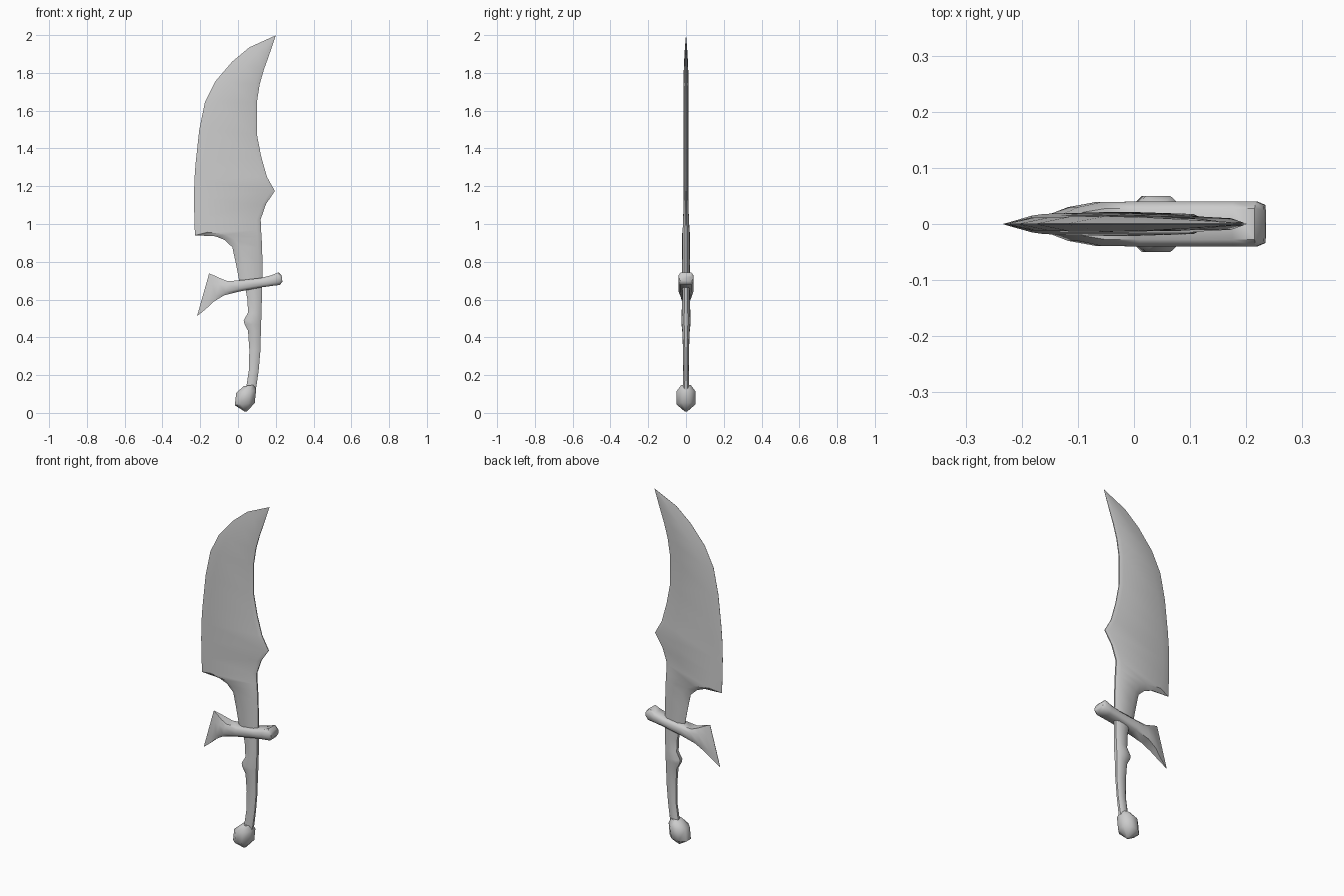
import bpy, bmesh, math
from mathutils import Vector


def loft(name, rings, angle=40):
    """Skin a list of equal-length closed rings, cap both ends, shade smooth by angle."""
    bm = bmesh.new()
    vs = [[bm.verts.new(p) for p in ring] for ring in rings]
    n = len(rings[0])
    for a, b in zip(vs, vs[1:]):
        for i in range(n):
            j = (i + 1) % n
            bm.faces.new((a[i], a[j], b[j], b[i]))
    bm.faces.new(vs[0])
    bm.faces.new(vs[-1][::-1])
    bmesh.ops.remove_doubles(bm, verts=bm.verts, dist=0.0004)
    bmesh.ops.recalc_face_normals(bm, faces=bm.faces)
    me = bpy.data.meshes.new(name)
    bm.to_mesh(me)
    bm.free()
    me.shade_smooth()
    me.set_sharp_from_angle(angle=math.radians(angle))
    ob = bpy.data.objects.new(name, me)
    bpy.context.collection.objects.link(ob)
    return ob


def ring_between(a, b, section):
    """Ring spanning two (x, z) points; section = (fraction along a-b, half depth)."""
    a, b = Vector((a[0], 0, a[1])), Vector((b[0], 0, b[1]))
    front = [a.lerp(b, f) - Vector((0, d, 0)) for f, d in section]
    back = [a.lerp(b, f) + Vector((0, d, 0)) for f, d in reversed(section)]
    return front + back


# Blade: cutting edge x,z / spine x,z / half thickness / edge bevel width
blade_rows = [
    (0.199, 1.998, 0.201, 2.0, 0.0005, 0.001),
    (0.06, 1.935, 0.165, 1.895, 0.007, 0.05),
    (-0.03, 1.86, 0.138, 1.82, 0.011, 0.07),
    (-0.12, 1.755, 0.115, 1.74, 0.014, 0.07),
    (-0.175, 1.645, 0.1, 1.645, 0.013, 0.06),
    (-0.205, 1.5, 0.1, 1.475, 0.012, 0.055),
    (-0.225, 1.315, 0.122, 1.36, 0.012, 0.05),
    (-0.231, 1.23, 0.153, 1.25, 0.012, 0.05),
    (-0.233, 1.13, 0.195, 1.175, 0.012, 0.05),
    (-0.231, 1.03, 0.148, 1.105, 0.015, 0.05),
    (-0.228, 0.94, 0.12, 1.025, 0.018, 0.07),
    (-0.12, 0.935, 0.122, 0.97, 0.021, 0.06),
    (-0.07, 0.915, 0.125, 0.93, 0.021, 0.05),
    (-0.03, 0.877, 0.127, 0.88, 0.021, 0.04),
    (-0.01, 0.785, 0.13, 0.79, 0.02, 0.035),
    (0.01, 0.68, 0.13, 0.68, 0.02, 0.035),
]
rings = []
for x0, z0, x1, z1, t, bev in blade_rows:
    w = math.hypot(x1 - x0, z1 - z0)
    f0, f1 = min(bev / w, 0.45), 1 - min(0.022 / w, 0.3)
    rings.append(ring_between((x0, z0), (x1, z1),
                 [(0, 0.0005), (f0, t), (f1, t * 0.85), (1, t * 0.2)]))
loft("blade", rings)

# Guard: top x,z / bottom x,z / half depth, from the flared fin to the knob
guard_rows = [
    (-0.153, 0.738, -0.217, 0.512, 0.001),
    (-0.125, 0.727, -0.17, 0.55, 0.014),
    (-0.09, 0.711, -0.127, 0.59, 0.03),
    (-0.053, 0.697, -0.074, 0.622, 0.039),
    (0.01, 0.702, 0.01, 0.643, 0.04),
    (0.12, 0.714, 0.127, 0.665, 0.04),
    (0.175, 0.728, 0.185, 0.673, 0.04),
    (0.215, 0.744, 0.222, 0.677, 0.04),
    (0.231, 0.728, 0.235, 0.695, 0.034),
]
loft("guard", [ring_between((a, b), (c, d),
     [(0, t * 0.7), (0.25, t), (0.75, t), (1, t * 0.7)])
     for a, b, c, d, t in guard_rows], 50)

# Grip: front x / back x / z / half depth, eight-sided section
grip_rows = [
    (0.035, 0.128, 0.68, 0.02), (0.05, 0.126, 0.60, 0.021),
    (0.053, 0.125, 0.53, 0.023), (0.03, 0.123, 0.49, 0.025),
    (0.034, 0.122, 0.47, 0.024), (0.053, 0.121, 0.435, 0.02),
    (0.06, 0.119, 0.335, 0.016), (0.058, 0.11, 0.23, 0.015),
    (0.046, 0.099, 0.15, 0.017), (0.035, 0.09, 0.10, 0.018),
]
grip_section = [(0, 0.4), (0.2, 0.9), (0.5, 1), (0.8, 0.9), (1, 0.4)]
loft("grip", [ring_between((x0, z), (x1, z), [(f, d * t) for f, d in grip_section])
     for x0, x1, z, t in grip_rows], 50)

# Pommel: faceted eight-sided knob, slightly tilted like the grip
rings = []
for r, z, cx in [(0.008, 0.008, 0.042), (0.057, 0.047, 0.036),
                 (0.057, 0.112, 0.043), (0.03, 0.145, 0.058)]:
    ring = []
    for i in range(8):
        a = math.radians(22.5 + 45 * i)
        dx = r * math.cos(a)
        ring.append((cx + dx, r * 0.95 * math.sin(a), max(0, z + dx * 0.12)))
    rings.append(ring)
loft("pommel", rings, 50)
